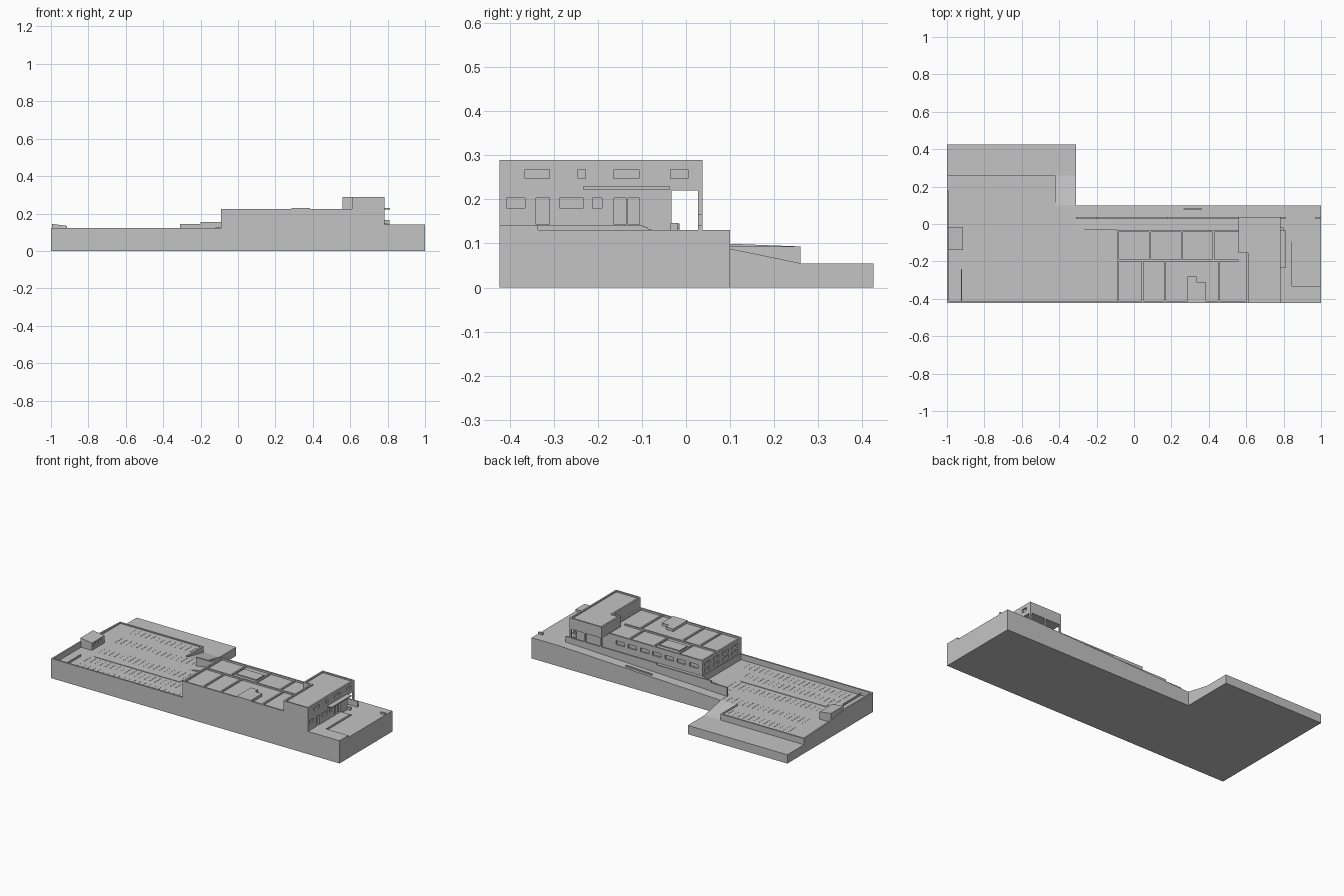
import bpy
import bmesh

default_cube = bpy.data.objects.get("Cube")
if default_cube:
    bpy.data.objects.remove(default_cube, do_unlink=True)

concrete = bpy.data.materials.new("light_grey_concrete")
concrete.use_nodes = True
grey = (0.55, 0.55, 0.55, 1.0)
concrete.diffuse_color = grey
concrete.node_tree.nodes["Principled BSDF"].inputs["Base Color"].default_value = grey

# Main plan lines
WEST, EAST = -1.0, 1.0
FRONT, REAR = -0.423, 0.425
STREET = 0.1            # rear edge of the long site
LOT_REAR = 0.26         # rear edge of the car park
NECK = -0.31            # east edge of the rear extension
RAMP_WEST = -0.42
HALL_WEST, HALL_EAST = -0.09, 0.61
HALL_REAR = -0.033
TOWER_WEST, TOWER_EAST = 0.56, 0.782
TOWER_REAR, TOWER_STEP = 0.037, -0.155
TERRACE_EAST, TERRACE_REAR = 0.845, -0.335

# Main levels
LOW, LOT, CURB, WALL = 0.055, 0.088, 0.093, 0.123
GROUND, TERRACE = 0.13, 0.142
HALL_TOP, TOWER_TOP = 0.225, 0.289
OVERHANG = 0.22
RIM = 0.01


def finish(name, bm):
    bmesh.ops.recalc_face_normals(bm, faces=bm.faces)
    mesh = bpy.data.meshes.new(name)
    bm.to_mesh(mesh)
    bm.free()
    mesh.materials.append(concrete)
    obj = bpy.data.objects.new(name, mesh)
    bpy.context.collection.objects.link(obj)
    return obj


def boxes(name, *spans):
    """Each span is x0, x1, y0, y1, z0, z1."""
    bm = bmesh.new()
    for x0, x1, y0, y1, z0, z1 in spans:
        for v in bmesh.ops.create_cube(bm, size=1)["verts"]:
            v.co.x = x1 if v.co.x > 0 else x0
            v.co.y = y1 if v.co.y > 0 else y0
            v.co.z = z1 if v.co.z > 0 else z0
    return finish(name, bm)


def prism(name, outline, axis, start, end):
    """Extrude an outline along x or y; outline points are (other axis, z)."""
    bm = bmesh.new()
    rings = []
    for pos in (start, end):
        rings.append([bm.verts.new((pos, a, z) if axis == "x" else (a, pos, z))
                      for a, z in outline])
    bm.faces.new(rings[0])
    bm.faces.new(rings[1])
    for i in range(len(outline)):
        j = (i + 1) % len(outline)
        bm.faces.new((rings[0][i], rings[0][j], rings[1][j], rings[1][i]))
    return finish(name, bm)


def rim(x0, x1, y0, y1, z0, z1):
    """Four walls around a rectangle."""
    return [(x0, x1, y0, y0 + RIM, z0, z1), (x0, x1, y1 - RIM, y1, z0, z1),
            (x0, x0 + RIM, y0 + RIM, y1 - RIM, z0, z1),
            (x1 - RIM, x1, y0 + RIM, y1 - RIM, z0, z1)]


def carve(target, spans):
    """Cut recessed openings and remove the cutter."""
    cutter = boxes("opening_cutter", *spans)
    cutter.hide_render = True
    mod = target.modifiers.new("openings", "BOOLEAN")
    mod.operation = "DIFFERENCE"
    mod.solver = "EXACT"
    mod.object = cutter
    bpy.context.view_layer.objects.active = target
    bpy.ops.object.modifier_apply(modifier=mod.name)
    bpy.data.objects.remove(cutter, do_unlink=True)


# Ground: car park, lower rear terrace, building plinth and sloping street
boxes("car_park_base", (WEST, HALL_WEST, FRONT, TOWER_REAR, 0, LOT),
      (WEST, NECK, TOWER_REAR, STREET, 0, LOT),
      (WEST, RAMP_WEST, STREET, LOT_REAR, 0, LOT))
boxes("lower_terrace", (WEST, NECK, LOT_REAR, REAR, 0, LOW))
prism("entry_ramp", [(STREET, 0), (LOT_REAR, 0), (LOT_REAR, LOW), (STREET, LOT)],
      "x", RAMP_WEST, NECK)
boxes("building_plinth", (HALL_WEST, EAST, FRONT, TOWER_REAR, 0, GROUND))
prism("sloping_street", [(NECK, 0), (EAST, 0), (EAST, GROUND), (0.8, GROUND), (NECK, LOT)],
      "y", TOWER_REAR, STREET)
boxes("raised_terrace",
      (TOWER_EAST, TERRACE_EAST, TERRACE_REAR, -0.1, GROUND, TERRACE),
      (TOWER_EAST, EAST, FRONT, TERRACE_REAR, GROUND, TERRACE))
boxes("terrace_steps", *[(TOWER_EAST, TERRACE_EAST, -0.1, -0.1 + 0.007 * i,
                          GROUND, TERRACE - 0.003 * i) for i in (1, 2, 3)])

# Car park walls and curbs
boxes("car_park_front_wall", (WEST, HALL_WEST, FRONT, FRONT + RIM, LOT, WALL))
prism("car_park_side_wall",
      [(FRONT + RIM, LOT), (LOT_REAR, LOT), (LOT_REAR, CURB), (0, CURB + RIM),
       (-0.15, WALL), (FRONT + RIM, WALL)], "x", WEST, WEST + RIM)
boxes("car_park_curbs",
      (WEST + RIM, RAMP_WEST, LOT_REAR - RIM, LOT_REAR, LOT, CURB),
      (RAMP_WEST - RIM, RAMP_WEST, STREET, LOT_REAR - RIM, LOT, CURB),
      (-0.925, -0.92, FRONT + RIM, -0.24, LOT, 0.1))

# Painted bay lines and centre island
bay_lines = []
for y0, count in ((-0.39, 21), (-0.29, 19), (-0.15, 19), (0.02, 17), (0.16, 15)):
    for i in range(count):
        x = -0.87 + i * 0.035
        if y0 < 0.1 or x < RAMP_WEST - RIM:
            bay_lines.append((x, x + 0.004, y0, y0 + 0.07, LOT, LOT + 0.001))
boxes("bay_lines", *bay_lines)
boxes("centre_island", (-0.85, -0.26, -0.205, -0.17, LOT, LOT + 0.003))

# Gate hut with a slanted roof
hut = prism("gate_hut", [(-0.995, LOT), (-0.915, LOT), (-0.915, 0.134), (-0.995, 0.145)],
            "y", -0.14, -0.015)
carve(hut, [(-0.925, -0.9, y, y + 0.03, 0.1, 0.125) for y in (-0.12, -0.07)])

# Stepped wall and walkway beside the street
steps = ((NECK, -0.2, 0.143), (-0.2, 0.18, 0.155), (0.18, 0.81, 0.165),
         (0.97, EAST, TERRACE))
boxes("street_wall", *[(a, b, TOWER_REAR - RIM, TOWER_REAR, LOT, top)
                       for a, b, top in steps])
prism("walkway_ramp", [(NECK, LOT), (HALL_WEST, LOT), (HALL_WEST, GROUND)],
      "y", HALL_REAR, TOWER_REAR - RIM)
prism("street_curb", [(0.18, LOT), (0.36, LOT), (0.36, 0.122), (0.18, 0.114)],
      "y", 0.075, 0.085)

# Long hall with windows on its rear and west walls
ROOF = HALL_TOP - 0.011
hall = boxes("hall", (HALL_WEST, HALL_EAST, FRONT, HALL_REAR, GROUND, ROOF))
openings = [(x, x + 0.06, HALL_REAR - RIM, HALL_REAR + RIM, 0.168, 0.192)
            for x in [-0.06 + 0.085 * i for i in range(7)]]
openings += [(HALL_WEST - RIM, HALL_WEST + RIM, y, y + 0.055, z, z + 0.022)
             for y in (-0.38, -0.29, -0.2, -0.11) for z in (0.142, 0.18)]
carve(hall, openings)
boxes("hall_west_footing", (HALL_WEST - 0.002, HALL_WEST, FRONT + RIM, HALL_REAR, LOT, GROUND))

# Hall parapet and the ridges dividing its roof
boxes("hall_parapet", *rim(HALL_WEST, HALL_EAST, FRONT, HALL_REAR, ROOF, HALL_TOP))
MID = -0.2
ridges = [(HALL_WEST + RIM, TOWER_WEST, MID, MID + RIM, ROOF, HALL_TOP - 0.002)]
for x in (0.08, 0.25, 0.42):
    ridges.append((x, x + RIM, MID + RIM, HALL_REAR - RIM, ROOF, HALL_TOP - 0.002))
for x in (0.04, 0.16, 0.45):
    ridges.append((x, x + RIM, FRONT + RIM, MID, ROOF, HALL_TOP - 0.002))
boxes("roof_ridges", *ridges)
boxes("roof_panels", (0.285, 0.335, FRONT, -0.28, ROOF, 0.23),
      (0.335, 0.385, FRONT, -0.31, ROOF, 0.23),
      (0.1, 0.24, -0.16, -0.08, ROOF, HALL_TOP - 0.004))

# Tower: ground floor block, overhanging upper floor and roof parapet
TOWER_ROOF = TOWER_TOP - 0.008
lower = boxes("tower_ground_floor",
              (HALL_EAST, TOWER_EAST, FRONT, HALL_REAR, GROUND, OVERHANG))
upper = prism("tower_upper_floor",
              [(FRONT, OVERHANG), (TOWER_REAR, OVERHANG),
               (TOWER_REAR, TOWER_ROOF), (FRONT, TOWER_ROOF)],
              "x", HALL_EAST, TOWER_EAST)
boxes("tower_upper_wing",
      (TOWER_WEST, HALL_EAST, TOWER_STEP, TOWER_REAR, OVERHANG, TOWER_ROOF))
parapet = [(HALL_EAST, TOWER_EAST, FRONT, FRONT + RIM),
           (TOWER_WEST, TOWER_EAST, TOWER_REAR - RIM, TOWER_REAR),
           (TOWER_EAST - RIM, TOWER_EAST, FRONT + RIM, TOWER_REAR - RIM),
           (HALL_EAST, HALL_EAST + RIM, FRONT + RIM, TOWER_STEP),
           (TOWER_WEST, HALL_EAST + RIM, TOWER_STEP, TOWER_STEP + RIM),
           (TOWER_WEST, TOWER_WEST + RIM, TOWER_STEP + RIM, TOWER_REAR - RIM)]
boxes("tower_parapet", *[p + (TOWER_ROOF, TOWER_TOP) for p in parapet])
boxes("tower_columns", *[(x, x + RIM, TOWER_REAR - RIM, TOWER_REAR, GROUND, OVERHANG)
                         for x in (TOWER_WEST, 0.67, TOWER_EAST - RIM)])


def east_openings(spans, z0, z1):
    return [(TOWER_EAST - RIM, TOWER_EAST + RIM, a, b, z0, z1) for a, b in spans]


# Tower windows and doors on the east face
carve(upper, east_openings([(-0.365, -0.31), (-0.245, -0.228), (-0.163, -0.107),
                            (-0.035, 0.004)], 0.247, 0.268))
carve(lower, east_openings([(-0.407, -0.365), (-0.287, -0.232), (-0.212, -0.19)],
                           0.18, 0.203)
      + east_openings([(-0.34, -0.31), (-0.163, -0.136), (-0.132, -0.105)],
                      TERRACE + 0.001, 0.203))

# Entrance canopy and planter
boxes("entrance_canopy", (TOWER_EAST, 0.812, -0.233, -0.036, 0.222, 0.229))
boxes("planter", (TOWER_EAST, 0.8, -0.035, -0.018, GROUND, 0.146))
